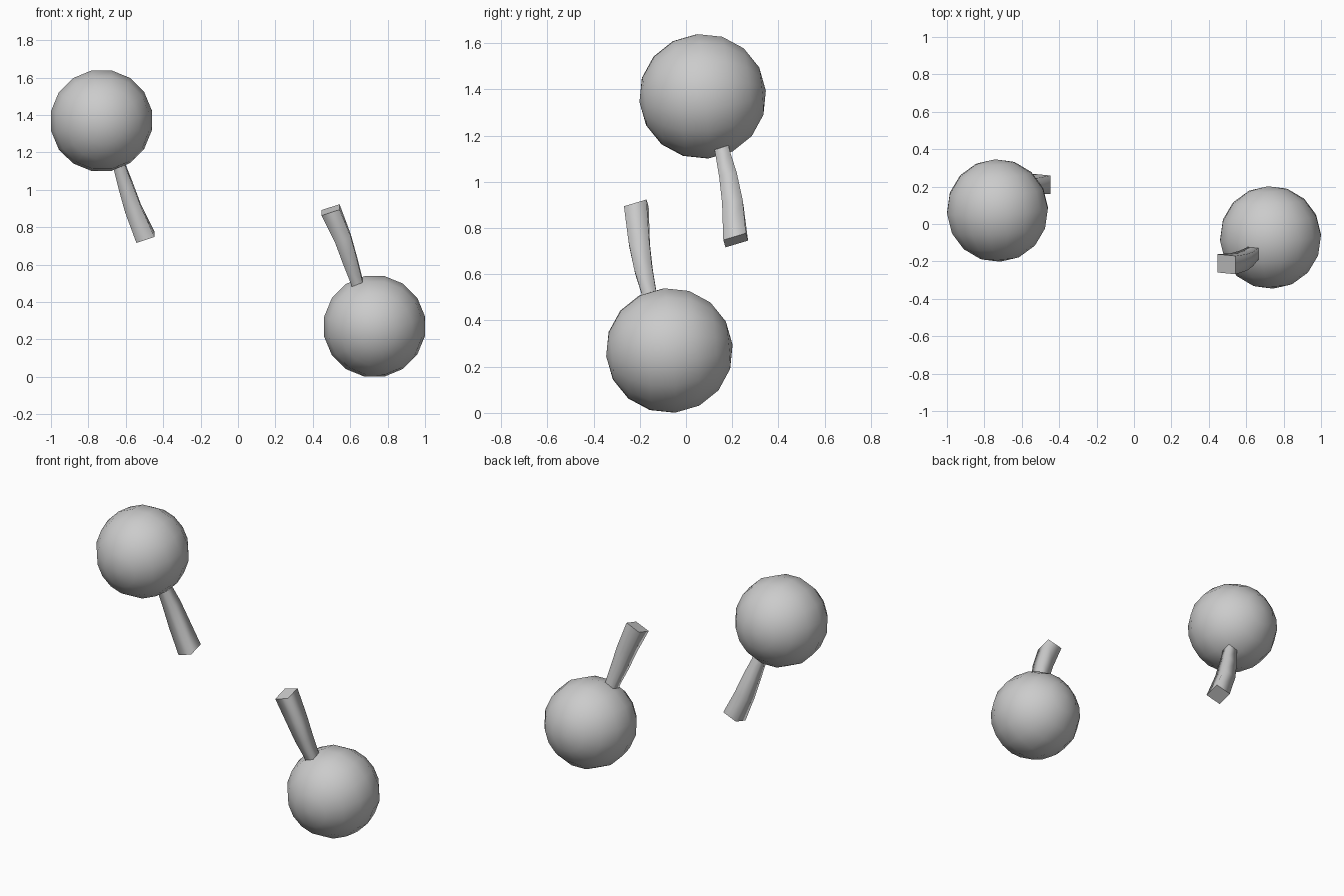
import bpy, bmesh
from mathutils import Vector

if "Cube" in bpy.data.objects:
    bpy.data.objects.remove(bpy.data.objects["Cube"])

MID = Vector((0, 0, 0.82))          # the two halves mirror through this point
BALL = Vector((-0.73, 0.072, 1.37))
POLE = Vector((-0.05, 1, 0.09))
# stem rings: centre, direction, half width
STEM = [
    ((-0.645, 0.150, 1.17), (0.25, 0.25, -1), 0.031),
    ((-0.632, 0.160, 1.12), (0.28, 0.25, -1), 0.032),
    ((-0.600, 0.184, 1.02), (0.33, 0.22, -1), 0.039),
    ((-0.561, 0.203, 0.90), (0.38, 0.15, -1), 0.045),
    ((-0.495, 0.215, 0.747), (0.36, 0.30, -1), 0.051),
]


def finish(name, bm, flip):
    if flip:
        for v in bm.verts:
            v.co = 2 * MID - v.co
    bmesh.ops.recalc_face_normals(bm, faces=bm.faces)
    mesh = bpy.data.meshes.new(name)
    bm.to_mesh(mesh)
    bm.free()
    ob = bpy.data.objects.new(name, mesh)
    bpy.context.collection.objects.link(ob)


def ball(name, flip):
    bm = bmesh.new()
    bmesh.ops.create_uvsphere(bm, u_segments=16, v_segments=8, radius=0.275)
    y = POLE.normalized()
    x = Vector((1, 0, 0))
    x = (x - x.dot(y) * y).normalized()
    z = x.cross(y)
    # turn half a segment so the outline has flat sides
    c, s = 0.98079, 0.19509
    for v in bm.verts:
        a, b, h = v.co
        v.co = BALL + x * (a * c - b * s) + z * (a * s + b * c) + y * h
    for f in bm.faces:
        f.smooth = True
    finish(name, bm, flip)


def stem(name, flip):
    bm = bmesh.new()
    rings = []
    for centre, direction, w in STEM:
        t = Vector(direction).normalized()
        u = Vector((1, 0, 0))
        u = (u - u.dot(t) * t).normalized()
        v = t.cross(u)
        rings.append([bm.verts.new(Vector(centre) + w * (i * u + j * v))
                      for i, j in ((-1, -1), (1, -1), (1, 1), (-1, 1))])
    for a, b in zip(rings, rings[1:]):
        for i in range(4):
            k = (i + 1) % 4
            bm.faces.new((a[i], a[k], b[k], b[i])).smooth = True
    for ring in (rings[0], rings[-1]):
        cap = bm.faces.new(ring)
        for e in cap.edges:
            e.smooth = False
    finish(name, bm, flip)


for side, flip in (("upper", False), ("lower", True)):
    ball(side + "_ball", flip)
    stem(side + "_stem", flip)
